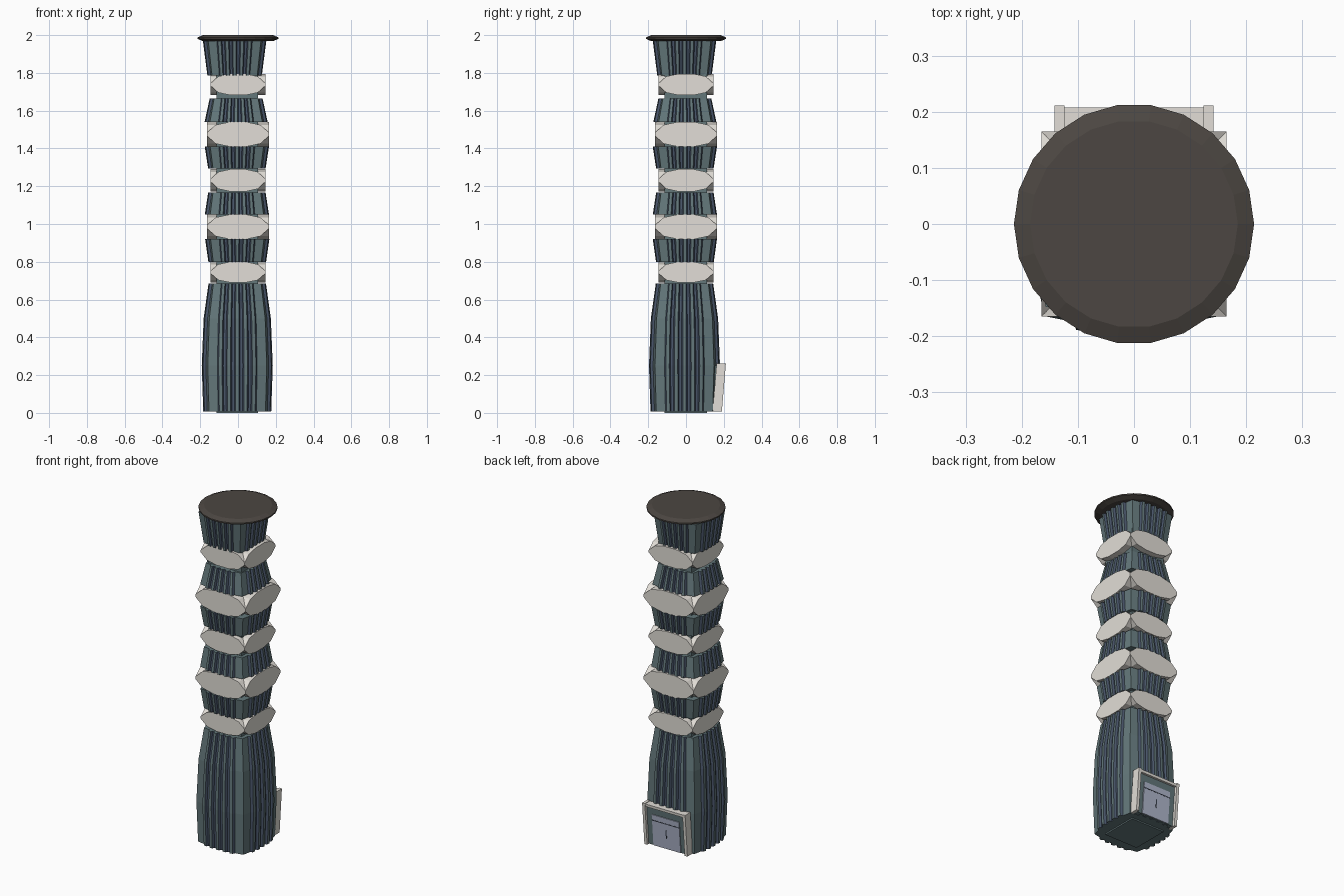
import bpy, bmesh, math
from mathutils import Vector, Matrix

cube = bpy.data.objects.get("Cube")
if cube:
    bpy.data.objects.remove(cube)


def material(name, rgb):
    m = bpy.data.materials.new(name)
    m.use_nodes = True
    m.diffuse_color = (*rgb, 1)
    m.node_tree.nodes["Principled BSDF"].inputs["Base Color"].default_value = (*rgb, 1)
    return m


TEAL = material("slate teal", (0.125, 0.185, 0.195))
NAVY = material("dark navy", (0.065, 0.09, 0.14))
STONE = material("pale stone", (0.76, 0.73, 0.68))
BROWN = material("dark brown", (0.072, 0.062, 0.054))
DOOR = material("lavender grey", (0.43, 0.47, 0.6))
DARK = material("door line", (0.04, 0.05, 0.07))


def finish(name, bm, *mats):
    bmesh.ops.recalc_face_normals(bm, faces=bm.faces[:])
    mesh = bpy.data.meshes.new(name)
    bm.to_mesh(mesh)
    bm.free()
    for m in mats:
        mesh.materials.append(m)
    ob = bpy.data.objects.new(name, mesh)
    bpy.context.collection.objects.link(ob)
    return ob


def loft(bm, rings, colours=None):
    """Skin a stack of equal closed loops and cap both ends."""
    loops = [[bm.verts.new(p) for p in ring] for ring in rings]
    n = len(loops[0])
    for a, b in zip(loops, loops[1:]):
        for i in range(n):
            j = (i + 1) % n
            f = bm.faces.new((a[i], a[j], b[j], b[i]))
            if colours:
                f.material_index = colours[i]
    bm.faces.new(loops[0][::-1])
    bm.faces.new(loops[-1])


# Fluted cross-section: plain corner panels, sides bulging out to a row of ribs
RIBS, SPAN, DEPTH, CORNER = 5, 0.72, 0.013, 0.83


def side_pattern():
    pts = [(-1, 0, 0)]                      # across, rib height, colour of next strip
    pitch = 2 * SPAN / RIBS
    for k in range(RIBS):
        s = -SPAN + k * pitch
        for frac, out, col in ((0.15, 0, 1), (0.3, 1, 0), (0.7, 1, 1), (0.85, 0, 1)):
            pts.append((s + frac * pitch, out, col))
    pts[-1] = (*pts[-1][:2], 0)
    return pts


PATTERN = side_pattern()


def section(half, z, shift):
    corner = half * CORNER
    bulge = half - DEPTH - corner
    pts = []
    for q in range(4):
        turn = Matrix.Rotation(q * math.pi / 2, 3, "Z")
        for t, rib, _ in PATTERN:
            out = corner + bulge * min(1, (1 - abs(t)) / 0.6) + rib * DEPTH
            pts.append(turn @ Vector((t * corner, -out, z)) + Vector((*shift, 0)))
    return pts


# Shaft pieces: (height, half width) profile and sideways shift
segments = {
    "lower_shaft": ([(0.008, 0.18), (0.25, 0.188), (0.5, 0.178), (0.685, 0.152)], (-0.004, -0.008)),
    "shaft_2": ([(0.8, 0.153), (0.92, 0.17)], (-0.004, -0.006)),
    "shaft_3": ([(1.05, 0.17), (1.167, 0.152)], (-0.006, -0.006)),
    "shaft_4": ([(1.293, 0.152), (1.41, 0.17)], (-0.006, -0.006)),
    "shaft_5": ([(1.54, 0.167), (1.665, 0.14)], (-0.01, -0.006)),
    "top_shaft": ([(1.785, 0.144), (1.97, 0.168)], (-0.018, -0.008)),
}
for name, (profile, shift) in segments.items():
    bm = bmesh.new()
    loft(bm, [section(h, z, shift) for z, h in profile], [c for *_, c in PATTERN] * 4)
    finish(name, bm, TEAL, NAVY)


def block(name, mat, x0, x1, y0, y1, z0, z1, lean=0.0):
    """Box whose y follows the height by the lean factor."""
    bm = bmesh.new()
    loft(bm, [[(x, y + lean * z, z) for x, y in ((x0, y0), (x1, y0), (x1, y1), (x0, y1))]
              for z in (z0, z1)])
    return finish(name, bm, mat)


# Hidden core joining the segments
block("core", TEAL, -0.115, 0.105, -0.115, 0.11, 0, 1.98)

# Stone bands: two crossed prisms with a faceted outline
OUTLINE = [(1, 0.12), (0.72, 0.76), (0.28, 1)]


def band(name, half, z0, z1):
    mid, h = (z0 + z1) / 2, (z1 - z0) / 2
    upper = OUTLINE + [(-x, z) for x, z in reversed(OUTLINE)]
    outline = upper + [(-x, -z) for x, z in upper]
    bm = bmesh.new()
    for axis in range(2):
        turn = Matrix.Rotation(axis * math.pi / 2, 3, "Z")
        loft(bm, [[turn @ Vector((x * half, y, mid + z * h)) for x, z in outline]
                  for y in (-half, half)])
    finish(name, bm, STONE)


for i, (half, z0, z1) in enumerate([(0.145, 0.69, 0.8), (0.165, 0.92, 1.05), (0.145, 1.172, 1.29),
                                    (0.165, 1.41, 1.54), (0.145, 1.682, 1.795)]):
    band(f"stone_band_{i + 1}", half, z0, z1)

# Round cap with bevelled rim
bm = bmesh.new()
SIDES = 22
loft(bm, [[(r * math.cos(k * math.tau / SIDES), r * math.sin(k * math.tau / SIDES), z)
           for k in range(SIDES)]
          for r, z in ((0.185, 1.968), (0.214, 1.98), (0.214, 1.988), (0.185, 2.0))])
finish("cap", bm, BROWN)

# Leaning doorway on the back
LEAN = 0.085
for name, s in (("left", 1), ("right", -1)):
    xs = sorted((s * 0.124, s * 0.142))
    block(f"door_post_{name}", STONE, *xs, 0.14, 0.189, 0.008, 0.262, LEAN)
block("door_lintel", STONE, -0.125, 0.125, 0.14, 0.186, 0.243, 0.259, LEAN)
block("door_recess", TEAL, -0.125, 0.125, 0.125, 0.173, 0.01, 0.25, LEAN)
block("door_panel", DOOR, -0.09, 0.09, 0.17, 0.178, 0.011, 0.2, LEAN)
block("door_top_line", DARK, -0.09, 0.09, 0.173, 0.179, 0.163, 0.168, LEAN)
block("door_handle", DARK, -0.003, 0.003, 0.173, 0.179, 0.075, 0.125, LEAN)
